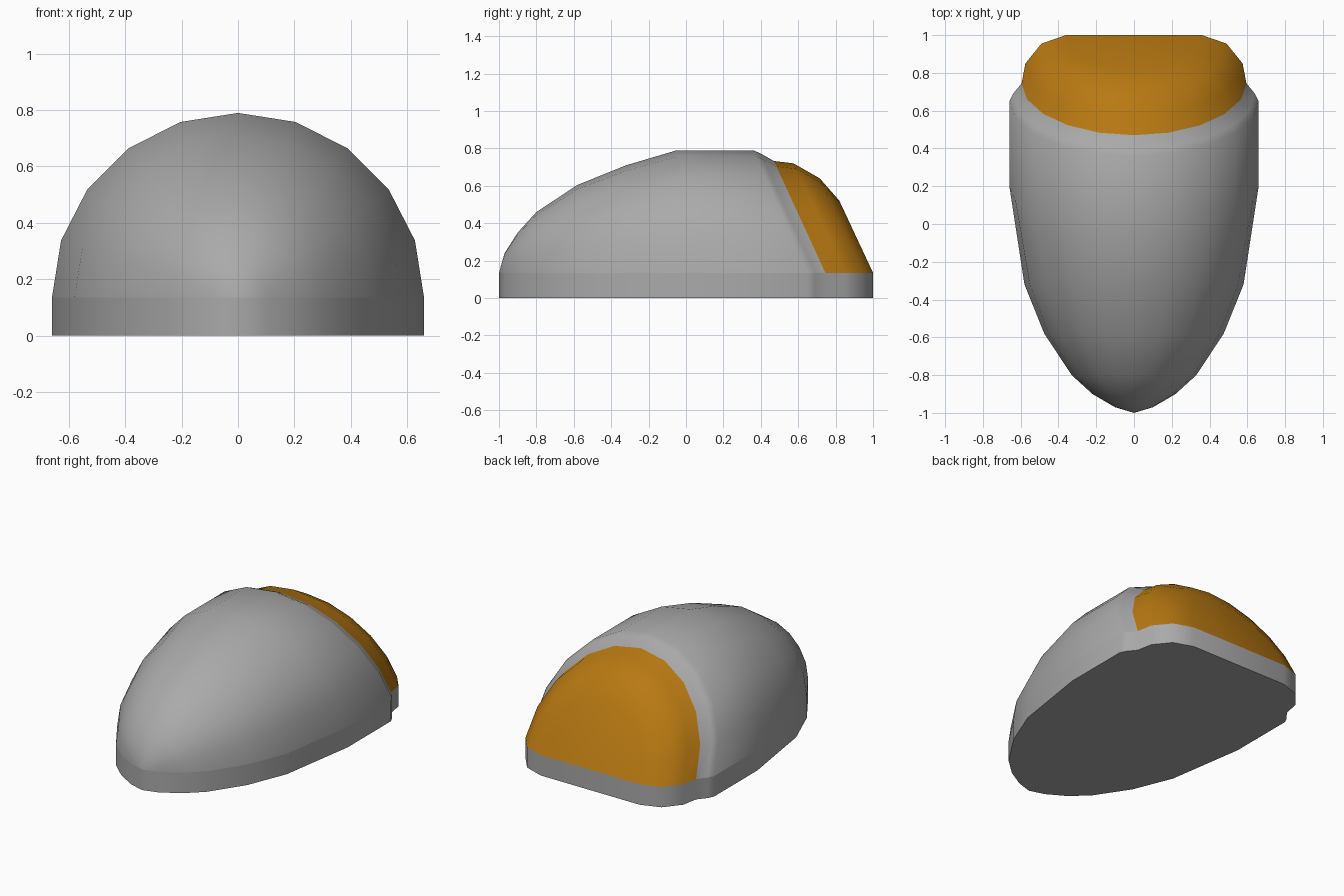
import bpy, bmesh, math

if "Cube" in bpy.data.objects:
    bpy.data.objects.remove(bpy.data.objects["Cube"])

BASE = 0.135          # height of the straight skirt
SEG = 10              # facets over the arch


def material(name, rgb):
    m = bpy.data.materials.new(name)
    m.diffuse_color = (*rgb, 1)
    m.use_nodes = True
    m.node_tree.nodes["Principled BSDF"].inputs["Base Color"].default_value = m.diffuse_color
    return m


grey = material("shell_grey", (0.40, 0.40, 0.40))
amber = material("window_amber", (0.48, 0.19, 0.006))

# Arch stations: y at the crown, y at the skirt, half width, crown height
shell = [
    (-1.00, -1.00, 0.00, BASE),
    (-0.97, -0.97, 0.10, 0.24),
    (-0.90, -0.90, 0.22, 0.35),
    (-0.80, -0.80, 0.33, 0.46),
    (-0.58, -0.58, 0.475, 0.605),
    (-0.32, -0.32, 0.58, 0.71),
    (-0.05, 0.20, 0.66, 0.79),
    (0.36, 0.65, 0.66, 0.79),
    (0.395, 0.69, 0.64, 0.775),
    (0.47, 0.745, 0.595, 0.733),
]
window = [
    shell[-1],
    (0.575, 0.85, 0.575, 0.72),
    (0.715, 0.955, 0.49, 0.64),
    (0.82, 1.00, 0.36, 0.52),
]


def arch(bm, crown_y, skirt_y, w, h):
    """Half-ellipse on a leaning plane, with vertical skirt legs to the floor."""
    pts = [(w, skirt_y, 0)]
    for i in range(SEG + 1):
        a = math.pi * i / SEG
        s = math.sin(a)
        pts.append((w * math.cos(a), skirt_y + (crown_y - skirt_y) * s,
                    BASE + (h - BASE) * s))
    pts.append((-w, skirt_y, 0))
    return [bm.verts.new(p) for p in pts]


bm = bmesh.new()
rings = [arch(bm, *st) for st in shell + window[1:]]
last_shell = len(shell) - 1

# Sides, crown and underside
for r, (a, b) in enumerate(zip(rings, rings[1:])):
    n = len(a)
    for i in range(n):
        j = (i + 1) % n
        f = bm.faces.new((a[i], a[j], b[j], b[i]))
        f.smooth = True
        if r >= last_shell and 0 < i < n - 2:
            f.material_index = 1

# Sloping rear window and the skirt below it
end = rings[-1]
pane = bm.faces.new(end[1:-1])
pane.material_index = 1
pane.smooth = True
bm.faces.new((end[0], end[1], end[-2], end[-1]))

bmesh.ops.remove_doubles(bm, verts=bm.verts, dist=0.0005)
bmesh.ops.recalc_face_normals(bm, faces=bm.faces)

# Crisp line along the top of the skirt
for e in bm.edges:
    if all(abs(v.co.z - BASE) < 1e-4 for v in e.verts):
        e.smooth = False

me = bpy.data.meshes.new("domed_shell")
bm.to_mesh(me)
bm.free()
me.materials.append(grey)
me.materials.append(amber)
ob = bpy.data.objects.new("domed_shell", me)
bpy.context.collection.objects.link(ob)
bpy.context.view_layer.objects.active = ob
ob.select_set(True)
bpy.ops.object.shade_smooth_by_angle(angle=math.radians(35))
